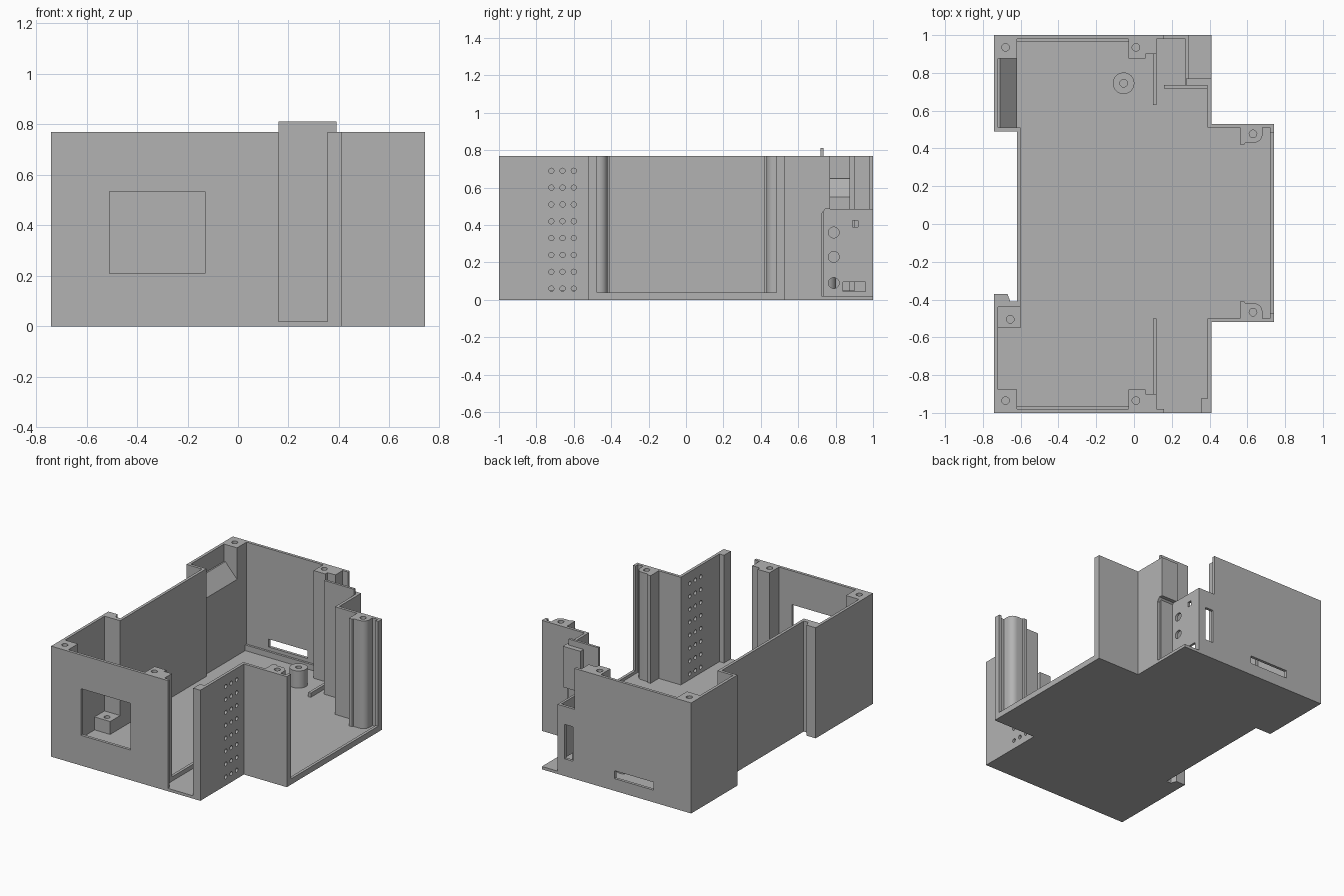
import bpy, bmesh, math
from mathutils import Vector

if "Cube" in bpy.data.objects:
    bpy.data.objects.remove(bpy.data.objects["Cube"])

grey = bpy.data.materials.new("plain grey plastic")
grey.use_nodes = True
grey.diffuse_color = (0.45, 0.45, 0.45, 1)
grey.node_tree.nodes["Principled BSDF"].inputs["Base Color"].default_value = (0.45, 0.45, 0.45, 1)

H = 0.77      # rim height
F = 0.02      # floor thickness
T = 0.02      # wall thickness


def prism(name, points, lo, hi, axis="z"):
    """Extrude a closed profile along one axis."""
    place = {"z": lambda a, b, t: (a, b, t),
             "x": lambda a, b, t: (t, a, b),
             "y": lambda a, b, t: (a, t, b)}[axis]
    bm = bmesh.new()
    face = bm.faces.new([bm.verts.new(place(a, b, lo)) for a, b in points])
    grown = bmesh.ops.extrude_face_region(bm, geom=[face])
    verts = [g for g in grown["geom"] if isinstance(g, bmesh.types.BMVert)]
    bmesh.ops.translate(bm, verts=verts, vec=Vector(place(0, 0, hi - lo)))
    bmesh.ops.recalc_face_normals(bm, faces=bm.faces)
    mesh = bpy.data.meshes.new(name)
    bm.to_mesh(mesh)
    bm.free()
    mesh.materials.append(grey)
    obj = bpy.data.objects.new(name, mesh)
    bpy.context.scene.collection.objects.link(obj)
    return obj


def box(name, x0, x1, y0, y1, z0=0.0, z1=H):
    return prism(name, [(x0, y0), (x1, y0), (x1, y1), (x0, y1)], z0, z1)


def rod(name, a, b, r, lo, hi, axis="z", n=20):
    ring = [(a + r * math.cos(math.tau * i / n), b + r * math.sin(math.tau * i / n))
            for i in range(n)]
    return prism(name, ring, lo, hi, axis)


def cut(obj, cutters):
    """Subtract the cutters, then remove them."""
    for c in cutters:
        c.hide_render = True
        m = obj.modifiers.new("cut", "BOOLEAN")
        m.operation, m.solver, m.object = "DIFFERENCE", "EXACT", c
    bpy.context.view_layer.update()
    done = obj.evaluated_get(bpy.context.evaluated_depsgraph_get())
    mesh = bpy.data.meshes.new_from_object(done)
    obj.modifiers.clear()
    obj.data = mesh
    for c in cutters:
        bpy.data.objects.remove(c)


def screw_hole(obj, x, y, top=H, r=0.02):
    cut(obj, [rod("hole", x, y, r, top - 0.1, top + 0.1)])


# Floor
hook = [(-0.62, -0.41), (-0.655, -0.41), (-0.67, -0.37), (-0.74, -0.37)]
prism("floor", [(-0.74, -1), (0.41, -1), (0.41, -0.52), (0.74, -0.52), (0.74, 0.53),
                (0.41, 0.53), (0.41, 1), (-0.74, 1), (-0.74, 0.49), (-0.62, 0.49)] + hook, 0, F)

# Front wall with window, and the pillar beyond the tall opening
front = box("front_wall", -0.74, 0.16, -1, -1 + T)
cut(front, [box("window", -0.51, -0.13, -1.1, -0.9, 0.21, 0.535)])
box("front_pillar", 0.355, 0.41, -1, -0.925)

# Back wall with a lowered corner, a cable slot and a tall slot
back = box("back_wall", -0.74, 0.29, 1 - T, 1)
cut(back, [box("notch", 0.16, 0.5, 0.9, 1.1, 0.485, 1),
           box("slot", -0.45, -0.15, 0.9, 1.1, 0.085, 0.14),
           box("tall_slot", 0.17, 0.235, 0.9, 1.1, 0.12, 0.36)])

# Left walls
box("left_wall_front", -0.74, -0.74 + T, -1, -0.39)
box("left_wall_middle", -0.62, -0.60, -0.44, 0.51)
box("left_wall_back", -0.74, -0.74 + T, 0.49, 1)
box("left_return", -0.74, -0.60, 0.49, 0.51)
prism("left_hook", hook + [(-0.74, -0.44), (-0.60, -0.44), (-0.60, -0.41)], 0, H)

# Solid ramp in the rear left bay
prism("left_ramp", [(-0.73, F), (-0.62, F), (-0.62, 0.55), (-0.71, 0.65), (-0.73, 0.65)],
      0.50, 0.89, "y").data.update()

# Right front wall with vent holes
vent = box("right_wall_front", 0.39, 0.41, -1 + T, -0.52)
cut(vent, [rod("vent_hole", y, 0.06 + 0.09 * k, 0.014, 0.3, 0.5, "x", 12)
           for y in (-0.72, -0.66, -0.60) for k in range(8)])

# Right rear wall, stepped over the connector recess
prism("right_wall_back", [(0.51, 0), (0.725, 0), (0.725, 0.46), (0.745, 0.485),
                          (0.77, 0.485), (0.77, H), (0.51, H)], 0.39, 0.41, "x")
prism("recess_header", [(0.735, 0.475), (0.745, 0.485), (0.77, 0.485), (0.77, H), (0.735, H)],
      0.275, 0.40, "x")
box("tall_plate", 0.16, 0.39, 0.718, 0.735, F, 0.812)
panel = box("connector_panel", 0.273, 0.29, 0.725, 0.99, 0, 0.485)
cut(panel, [rod("port", 0.79, z, 0.029, 0.2, 0.35, "x") for z in (0.36, 0.23, 0.09)]
    + [box("port", 0.2, 0.35, 0.84, 0.96, 0.045, 0.095),
       box("port", 0.2, 0.35, 0.89, 0.92, 0.39, 0.425)])

# Projecting right bay: end walls, jambs, sill and rounded screw posts
box("right_sill", 0.72, 0.74, -0.52, 0.53, 0, 0.04)
for side, s, edge in (("front", -1, 0.52), ("back", 1, 0.53)):
    lo, hi = sorted((s * (edge - T), s * edge))
    box("bay_wall_" + side, 0.39, 0.74, lo, hi)
    lo, hi = sorted((s * (edge - 0.045), s * edge))
    box("bay_jamb_" + side, 0.72, 0.74, lo, hi)
    d = edge - 0.01
    arc = [(0.635 + 0.045 * math.cos(a), edge - 0.055 - 0.045 * math.sin(a))
           for a in (math.radians(15 * i) for i in range(7))]
    shape = [(0.56, d), (0.68, d)] + arc + [(0.59, edge - 0.1), (0.585, edge - 0.11),
                                            (0.56, edge - 0.11)]
    post = prism("bay_post_" + side, [(x, s * y) for x, y in shape], 0, H)
    screw_hole(post, 0.63, s * (edge - 0.053))

# Corner posts and floor rails, front and back
for side, s in (("front", -1), ("back", 1)):
    corner = prism("corner_post_" + side, [(x, s * y) for x, y in
                   [(-0.73, 0.875), (-0.62, 0.875), (-0.62, 0.99), (-0.73, 0.99)]], 0, H)
    screw_hole(corner, -0.68, s * 0.935)
    inner = prism("inner_post_" + side, [(x, s * y) for x, y in
                  [(-0.03, 0.99), (-0.03, 0.875), (0.06, 0.875), (0.06, 0.90),
                   (0.12, 0.90), (0.12, 0.99)]], 0, H)
    screw_hole(inner, 0.01, s * 0.935)
    lo, hi = sorted((s * 0.965, s * 0.985))
    box("wall_rail_" + side, -0.62, -0.03, lo, hi, F, 0.06)
box("board_rail_front", 0.10, 0.12, -0.93, -0.50, F, 0.05)
box("board_rail_back", 0.10, 0.12, 0.63, 0.91, F, 0.05)

# Low screw block and round boss
block = box("low_block", -0.72, -0.60, -0.55, -0.43, 0.01, 0.11)
screw_hole(block, -0.655, -0.505, 0.11)
boss = rod("round_boss", -0.055, 0.745, 0.057, 0.01, 0.14, n=32)
screw_hole(boss, -0.055, 0.745, 0.14)

# Smooth only the curved surfaces
for obj in bpy.context.scene.objects:
    obj.select_set(obj.type == "MESH")
bpy.context.view_layer.objects.active = boss
bpy.ops.object.shade_smooth_by_angle(angle=math.radians(31))
